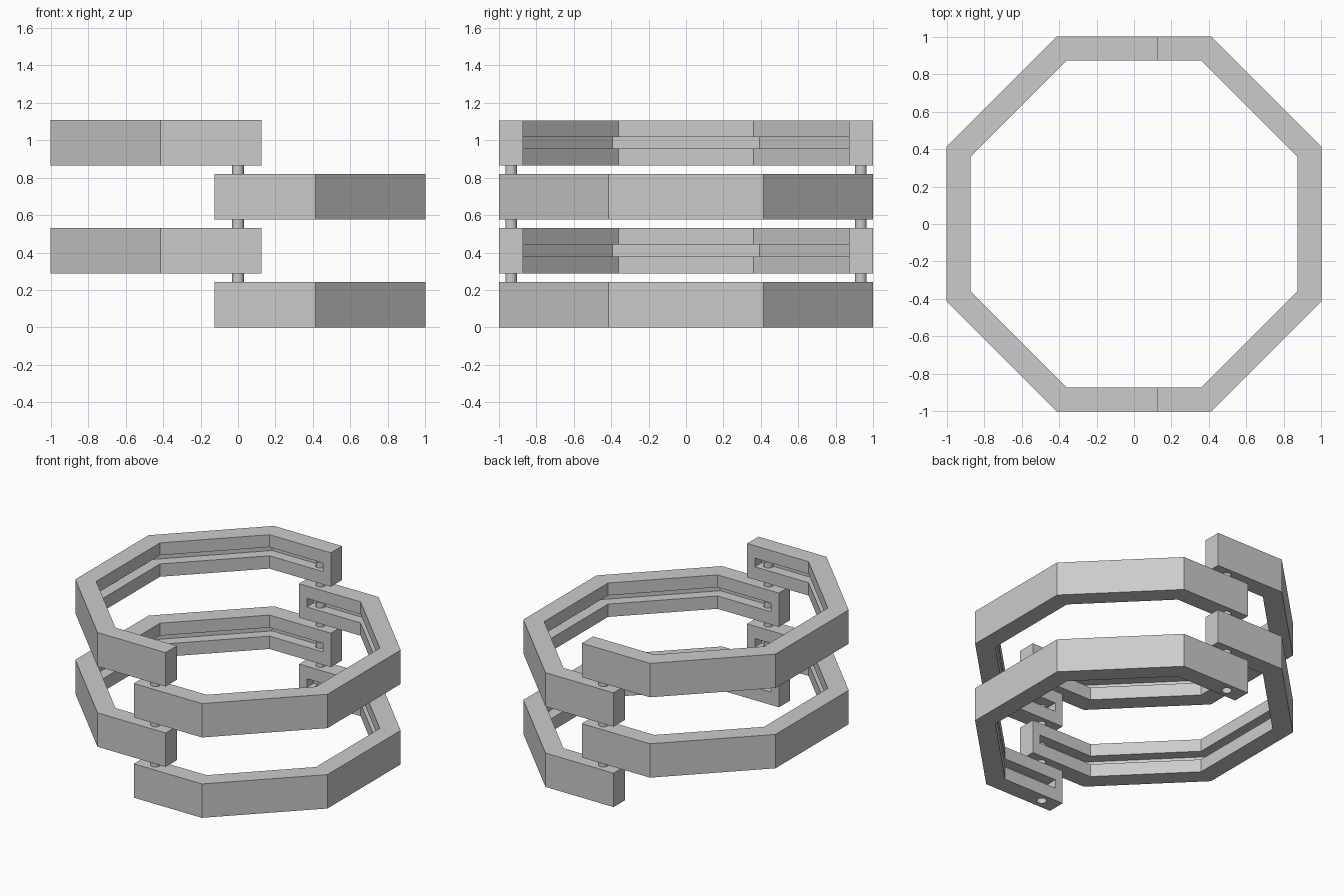
import bpy, bmesh, math

if "Cube" in bpy.data.objects:
    bpy.data.objects.remove(bpy.data.objects["Cube"])

PITCH, HEIGHT = 0.288, 0.243
OUTER, INNER, GROOVE = 1.0, 0.872, 0.948   # distances from centre to octagon flats
PIN_Y, PIN_R = 0.935, 0.031
T = math.tan(math.pi / 8)


def half_octagon(apothem, end, side):
    """Open half-octagon path; its ends run past the centre line by 'end'."""
    a, c = apothem, apothem * T
    pts = [(-end, -a), (c, -a), (a, -c), (a, c), (c, a), (-end, a)]
    return [(x * side, y) for x, y in pts]


def band(name, r_out, r_in, end, side, z0, z1):
    """Closed half-ring band between two half-octagons."""
    bm = bmesh.new()
    loops = [[bm.verts.new((x, y, z)) for x, y in half_octagon(r, end, side)]
             for r in (r_out, r_in) for z in (z0, z1)]
    ob, ot, ib, it = loops
    for i in range(5):
        for a, b in ((ob, ot), (ot, it), (it, ib), (ib, ob)):
            bm.faces.new((a[i], a[i + 1], b[i + 1], b[i]))
    for i in (0, 5):
        bm.faces.new((ob[i], ot[i], it[i], ib[i]))
    bmesh.ops.recalc_face_normals(bm, faces=bm.faces)
    mesh = bpy.data.meshes.new(name)
    bm.to_mesh(mesh)
    bm.free()
    obj = bpy.data.objects.new(name, mesh)
    bpy.context.collection.objects.link(obj)
    return obj


def cylinder(name, y, r, z0, z1):
    bpy.ops.mesh.primitive_cylinder_add(vertices=32, radius=r, depth=z1 - z0,
                                        location=(0, y, (z0 + z1) / 2))
    obj = bpy.context.object
    obj.name = name
    return obj


def cut(obj, cutter):
    cutter.hide_render = True
    mod = obj.modifiers.new("cut", 'BOOLEAN')
    mod.operation, mod.solver, mod.object = 'DIFFERENCE', 'EXACT', cutter
    bpy.context.view_layer.objects.active = obj
    bpy.ops.object.modifier_apply(modifier=mod.name)
    bpy.data.objects.remove(cutter)


for i in range(4):
    z = i * PITCH
    side = 1 if i % 2 == 0 else -1
    # half-ring link with an inner groove stopping short of both ends
    link = band(f"link_{i + 1}", OUTER, INNER, 0.126, side, z, z + HEIGHT)
    cut(link, band("groove_cutter", GROOVE, 0.8, 0.065, side, z + 0.092, z + 0.154))
    for y, where in ((-PIN_Y, "front"), (PIN_Y, "back")):
        # pin hole in the underside
        cut(link, cylinder("hole_cutter", y, PIN_R + 0.002, z - 0.05, z + 0.145))
        # hinge pin rising into the link above
        if i < 3:
            pin = cylinder(f"pin_{where}_{i + 1}", y, PIN_R,
                           z + HEIGHT - 0.02, z + PITCH + 0.13)
            bpy.ops.object.shade_smooth_by_angle()
